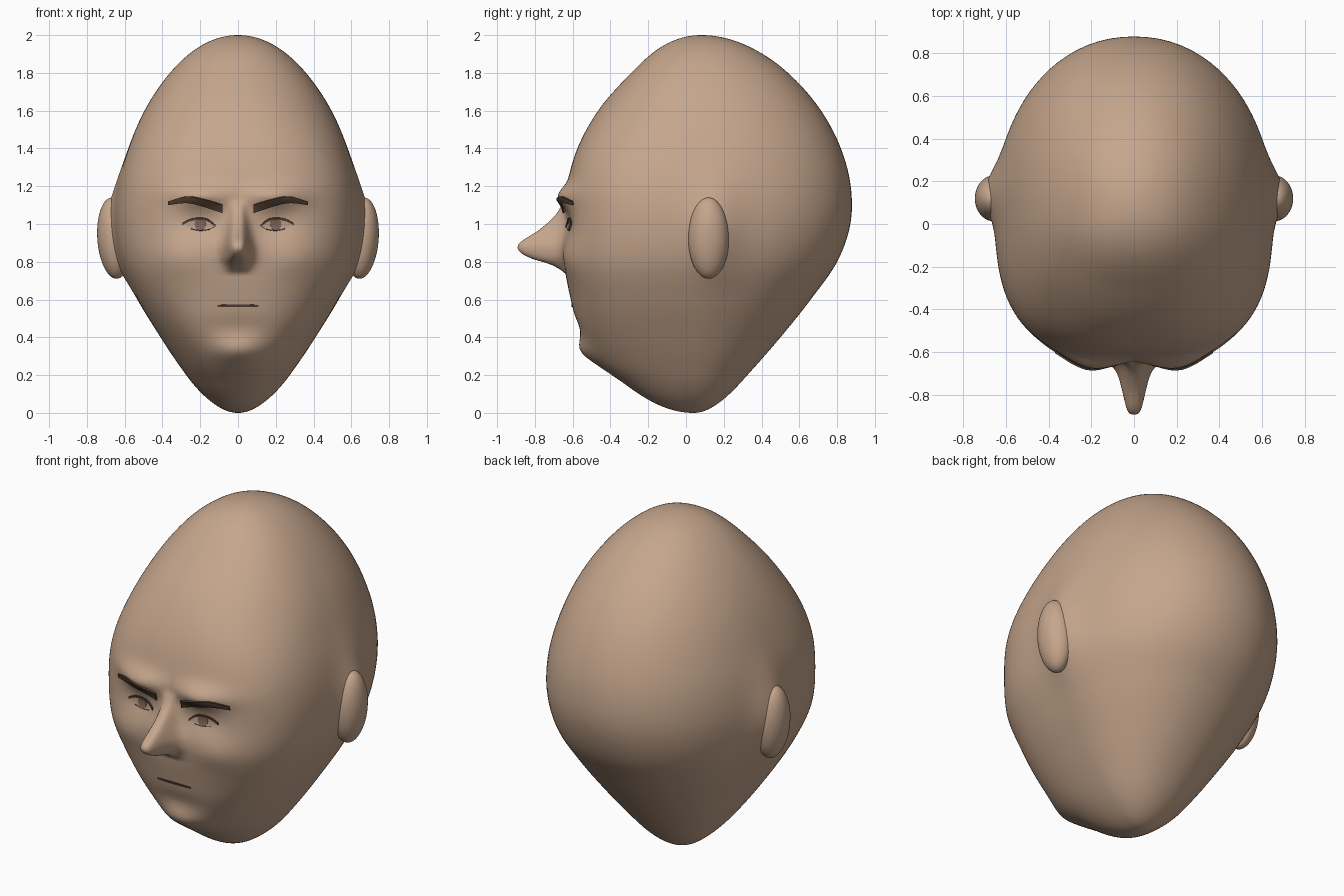
import bpy, bmesh, math
from mathutils import Vector
from mathutils.bvhtree import BVHTree

if "Cube" in bpy.data.objects:
    bpy.data.objects.remove(bpy.data.objects["Cube"])


def material(name, rgb):
    m = bpy.data.materials.new(name)
    m.use_nodes = True
    m.diffuse_color = (*rgb, 1)
    m.node_tree.nodes["Principled BSDF"].inputs["Base Color"].default_value = (*rgb, 1)
    return m


skin = material("skin", (0.56, 0.38, 0.265))
hair = material("brow_brown", (0.08, 0.048, 0.03))
line = material("line_brown", (0.09, 0.05, 0.035))
eye_tone = material("eye_tone", (0.48, 0.34, 0.25))
iris_tone = material("iris_brown", (0.2, 0.125, 0.09))


def curve(points, x):
    """Smooth value through sorted (x, value) points."""
    x = min(max(x, points[0][0]), points[-1][0])
    i = next(k for k in range(len(points) - 1) if x <= points[k + 1][0])

    def slope(k):
        a, b = points[max(k - 1, 0)], points[min(k + 1, len(points) - 1)]
        return (b[1] - a[1]) / (b[0] - a[0])
    (x0, y0), (x1, y1) = points[i], points[i + 1]
    w = x1 - x0
    t = (x - x0) / w
    return ((1 + 2 * t) * (1 - t) ** 2 * y0 + t * (1 - t) ** 2 * w * slope(i)
            + t * t * (3 - 2 * t) * y1 + t * t * (t - 1) * w * slope(i + 1))


def bump(u, v, su, sv):
    return math.exp(-(u / su) ** 2 - (v / sv) ** 2)


# Skull profile: height, half width, front y, back y
PROFILE = [(0, 0, .04, .04), (.04, .115, -.14, .155), (.15, .235, -.32, .28),
           (.25, .31, -.45, .37), (.4, .41, -.555, .5), (.6, .53, -.61, .66),
           (.8, .62, -.645, .8), (1, .65, -.64, .87), (1.2, .635, -.63, .872),
           (1.4, .58, -.575, .82), (1.6, .495, -.465, .715), (1.8, .36, -.29, .54),
           (1.95, .185, -.11, .31), (2, 0, .08, .08)]
WIDTH, FRONT, BACK = ([(math.acos(1 - p[0]), p[k]) for p in PROFILE] for k in (1, 2, 3))
NOSE = [(.74, 0), (.785, .07), (.82, .18), (.86, .24), (.9, .235),
        (.97, .135), (1.05, .05), (1.13, 0)]


def skull_point(t, angle):
    z = 1 - math.cos(t)
    yc = .04 + .02 * z
    c, s = math.cos(angle), math.sin(angle)
    a = curve(WIDTH, t)
    b = yc - curve(FRONT, t) if s < 0 else curve(BACK, t) - yc
    n = 2.2 + .6 * math.exp(-((z - .95) / .55) ** 4) if s < 0 else 2.1
    r = (abs(c / a) ** n + abs(s / b) ** n) ** (-1 / n)
    x, y = r * c, yc + r * s
    ax = abs(x)
    if s < 0:
        # Brow ridge, eye sockets, cheeks, chin and the dent above it
        y -= .05 * bump(ax - .2, z - 1.15, .15, .06)
        y += .02 * bump(ax - .2, z - 1, .11, .07)
        y -= .02 * bump(ax - .3, z - .82, .14, .1)
        y -= .045 * bump(x, z - .32, .14, .07)
        y += .012 * bump(x, z - .45, .16, .06)
        # Nose: tall ridge that narrows towards the bridge
        w = .058 - .02 * min(max((z - .88) / .2, 0), 1)
        y -= curve(NOSE, z) / (1 + (ax / w) ** 4)
    # Soft flare where each ear grows out of the head
    x += math.copysign(.055 * bump(y - .15, z - .96, .13, .23), c) * min(1, abs(c) * 1.2)
    return x, y, z


def finish(name, bm, mat):
    mesh = bpy.data.meshes.new(name)
    bm.to_mesh(mesh)
    mesh.materials.append(mat)
    ob = bpy.data.objects.new(name, mesh)
    bpy.context.collection.objects.link(ob)
    for p in mesh.polygons:
        p.use_smooth = True
    return ob


# Head: rings lofted from chin to crown, denser across the face
ROWS, COLS = 200, 192
bm = bmesh.new()
rings = []
for i in range(1, ROWS):
    ring = []
    for j in range(COLS):
        v = 2 * j / COLS - 1
        angle = -math.pi / 2 + math.pi * v * (.4 + .6 * v * v)
        ring.append(bm.verts.new(skull_point(math.pi * i / ROWS, angle)))
    rings.append(ring)
for low, high in zip(rings, rings[1:]):
    for j in range(COLS):
        k = (j + 1) % COLS
        bm.faces.new((low[j], low[k], high[k], high[j]))
for ring, pole in ((rings[0], (0, .04, 0)), (rings[-1], (0, .08, 2))):
    tip = bm.verts.new(pole)
    for j in range(COLS):
        bm.faces.new((ring[j], ring[(j + 1) % COLS], tip))
bmesh.ops.recalc_face_normals(bm, faces=bm.faces)
surface = BVHTree.FromBMesh(bm)
finish("head", bm, skin)

# Ears
for side, name in ((1, "left_ear"), (-1, "right_ear")):
    bm = bmesh.new()
    bmesh.ops.create_uvsphere(bm, u_segments=40, v_segments=28, radius=1)
    for v in bm.verts:
        p = v.co * 1
        v.co = (side * (.655 + .09 * p.x + .012 * p.z), .12 + .108 * p.y, .925 + .215 * p.z)
    bmesh.ops.recalc_face_normals(bm, faces=bm.faces)
    finish(name, bm, skin)


def face_plate(name, top, bottom, mat, lift, side=1, cols=24, rows=4):
    """Thin strip between two edge curves, laid on the front of the head."""
    x0, x1 = top[0][0], top[-1][0]
    bm = bmesh.new()
    grid = []
    for i in range(cols + 1):
        x = x0 + (x1 - x0) * i / cols
        hi, lo = curve(top, x), curve(bottom, x)
        column = []
        for j in range(rows + 1):
            z = lo + (hi - lo) * j / rows
            hit = surface.ray_cast(Vector((side * x, -3, z)), Vector((0, 1, 0)))[0]
            column.append(bm.verts.new((side * x, hit.y - lift, z)))
        grid.append(column)
    for a, b in zip(grid, grid[1:]):
        for j in range(rows):
            quad = (a[j], b[j], b[j + 1], a[j + 1])
            bm.faces.new(quad if side > 0 else quad[::-1])
    ob = finish(name, bm, mat)
    solid = ob.modifiers.new("thickness", "SOLIDIFY")
    solid.thickness = min(lift, .009)
    for p in ob.data.polygons:
        p.use_smooth = False
    return ob


# Eyebrows and eyes, mirrored
for side, word in ((1, "left"), (-1, "right")):
    face_plate(word + "_eyebrow", [(.083, 1.1), (.18, 1.128), (.27, 1.145), (.37, 1.12)],
               [(.083, 1.058), (.18, 1.09), (.27, 1.11), (.37, 1.1)], hair, .014, side)
    lid = [(.12, .99), (.16, 1.02), (.2, 1.028), (.25, 1.022), (.295, 1.002)]
    face_plate(word + "_eye", lid, [(.12, .986), (.16, .972), (.2, .968), (.24, .975),
                                    (.295, 1.0)], eye_tone, .003, side)
    disc = [(.2 + .03 * math.cos(a), .03 * math.sin(a))
            for a in (math.pi * (1 - k / 8) for k in range(9))]
    face_plate(word + "_iris", [(x, .998 + h) for x, h in disc],
               [(x, .998 - h) for x, h in disc], iris_tone, .005, side)
    face_plate(word + "_upper_lash", [(x, z + .005) for x, z in lid],
               [(x, z - .007) for x, z in lid], line, .008, side)
    face_plate(word + "_lower_lash", [(.15, .974), (.2, .97), (.25, .976)],
               [(.15, .971), (.2, .965), (.25, .973)], line, .005, side)

# Mouth line
face_plate("mouth", [(-.108, .571), (0, .574), (.108, .571)],
           [(-.108, .562), (0, .56), (.108, .562)], line, .004)
